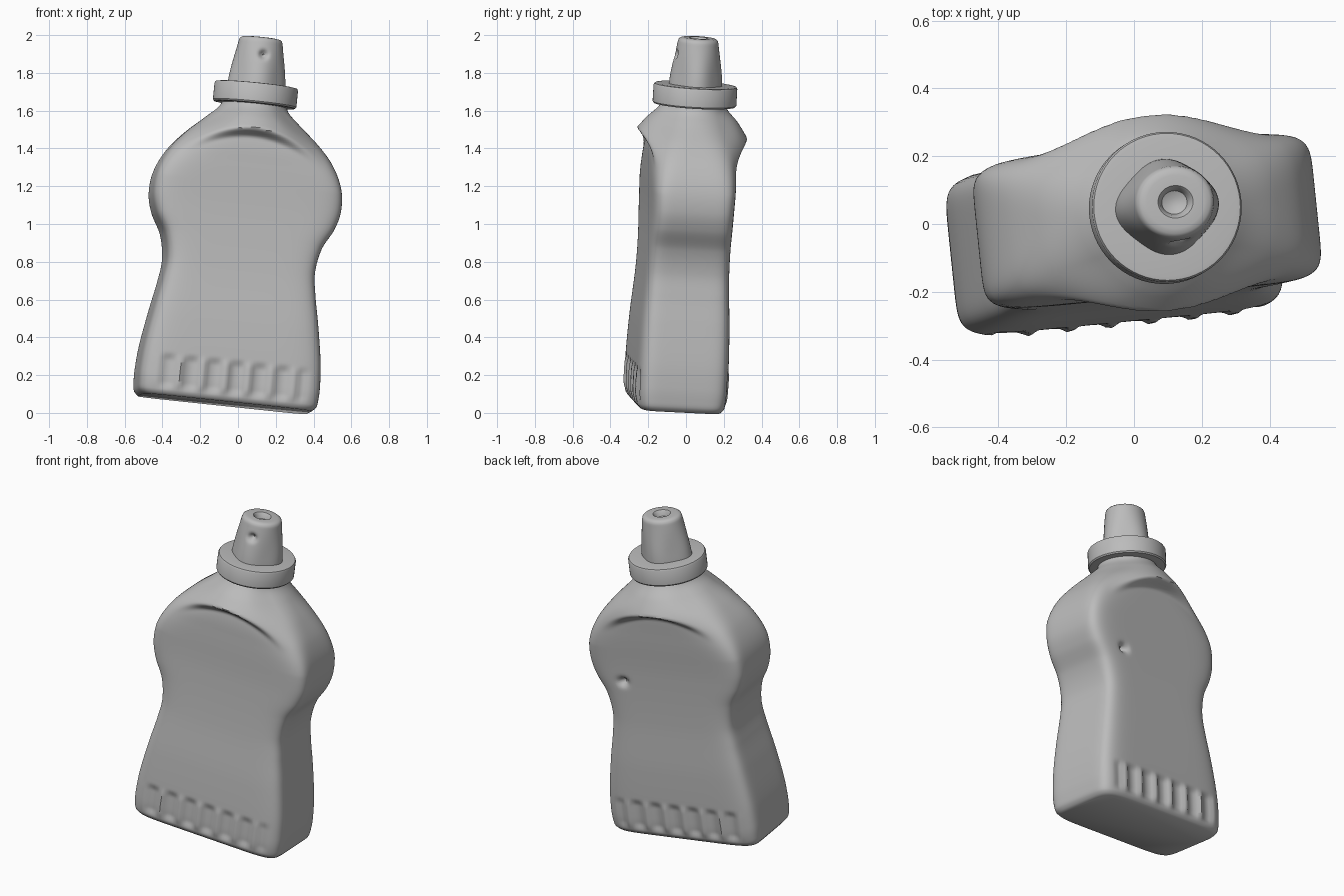
import bpy, bmesh
from math import sin, cos, pi, exp
from mathutils import Vector, Matrix

cube = bpy.data.objects.get("Cube")
if cube:
    bpy.data.objects.remove(cube)

grey = bpy.data.materials.new("plain_grey")
grey.use_nodes = True
grey.diffuse_color = (0.5, 0.5, 0.5, 1)
grey.node_tree.nodes["Principled BSDF"].inputs["Base Color"].default_value = (0.5, 0.5, 0.5, 1)

# The whole bottle leans and is turned slightly
lean = Vector((0, 0, 1)).rotation_difference(Vector((0.1, 0.06, 1))).to_matrix().to_4x4()
POSE = Matrix.Translation((-0.07, -0.05, 0.06)) @ lean @ Matrix.Rotation(0.1, 4, 'Z')


def smooth(t):
    t = max(0.0, min(1.0, t))
    return t * t * (3 - 2 * t)


def curve(points, z):
    """Smooth (Catmull-Rom style) interpolation of value over height."""
    n = len(points)
    if z <= points[0][0]:
        return points[0][1]
    for i in range(n - 1):
        (z0, a), (z1, b) = points[i], points[i + 1]
        if z <= z1:
            def slope(k):
                p, q = points[max(k - 1, 0)], points[min(k + 1, n - 1)]
                return (q[1] - p[1]) / (q[0] - p[0])
            h = z1 - z0
            t = (z - z0) / h
            s = smooth(t)
            return (a * (1 - s) + b * s + h * slope(i) * t * (1 - t) ** 2
                    - h * slope(i + 1) * t * t * (1 - t))
    return points[-1][1]


def loft(name, rings, angle):
    """Skin a stack of equal rings, cap both ends, pose and shade."""
    bm = bmesh.new()
    rows = [[bm.verts.new(POSE @ Vector(p)) for p in ring] for ring in rings]
    n = len(rows[0])
    for low, high in zip(rows, rows[1:]):
        for i in range(n):
            j = (i + 1) % n
            bm.faces.new((low[i], low[j], high[j], high[i]))
    bm.faces.new(rows[0][::-1])
    bm.faces.new(rows[-1])
    bmesh.ops.recalc_face_normals(bm, faces=bm.faces)
    mesh = bpy.data.meshes.new(name)
    bm.to_mesh(mesh)
    bm.free()
    mesh.materials.append(grey)
    ob = bpy.data.objects.new(name, mesh)
    bpy.context.collection.objects.link(ob)
    bpy.ops.object.select_all(action='DESELECT')
    ob.select_set(True)
    bpy.context.view_layer.objects.active = ob
    bpy.ops.object.shade_smooth_by_angle(angle=angle)


# Body: half width and half depth over height
BASE = -0.012
WIDTH = [(BASE, .452), (.01, .473), (.05, .48), (.12, .482), (.25, .472), (.45, .439),
         (.6, .41), (.72, .396), (.85, .42), (.96, .477), (1.06, .502), (1.18, .49),
         (1.3, .435), (1.4, .352), (1.5, .243), (1.56, .182), (1.62, .165)]
DEPTH = [(BASE, .215), (.01, .232), (.1, .242), (.4, .238), (.7, .222), (1.0, .218),
         (1.25, .225), (1.4, .224), (1.5, .2), (1.56, .17), (1.62, .16)]


def body_ring(z, count=192):
    w, d = curve(WIDTH, z), curve(DEPTH, z)
    n = 8 - 6 * smooth((z - 1.15) / 0.4) ** 0.6
    ring = []
    for i in range(count):
        c, s = cos(2 * pi * i / count), sin(2 * pi * i / count)
        side = 1 if s > 0 else -1
        r = (abs(c) ** n + abs(s) ** n) ** (-1 / n)
        x, y = w * r * c, d * r * s
        face = smooth((abs(s) * r - 0.6) / 0.35)
        # Arched lip over each label panel, a little higher in front
        t = z - (1.435 - 0.012 * side - 1.0 * (x + 0.015) ** 2)
        ramp = max(0, 1 - t / 0.16) if t > 0 else 1 - smooth(-t / 0.055)
        out = 0.073 * cos(min(abs(x) / 0.38, 1) * pi / 2) ** 1.7 * ramp
        # Upright ribs along the foot of each panel
        rib = (0.5 + 0.5 * cos(2 * pi * (x + 0.28) / 0.122)) ** 2
        band = smooth((0.22 - z) / 0.05) * smooth((z - 0.01) / 0.05) * smooth((0.42 - abs(x)) / 0.06)
        out += band * (0.024 * rib - 0.015)
        # Small dent in the back panel
        if s > 0:
            out -= 0.04 * exp(-((x - 0.27) ** 2 + (z - 0.94) ** 2) / 0.0006)
        # The body sits slightly forward of the neck
        y += out * face * side - 0.01 * (1 - smooth((z - 1.3) / 0.28))
        ring.append((x, y, z))
    return ring


loft("bottle_body", [body_ring(BASE + (1.62 - BASE) * i / 160) for i in range(161)], 0.9)

# Cap collar
COLLAR = [(.15, 1.58), (.2, 1.58), (.216, 1.582), (.222, 1.59), (.222, 1.678),
          (.217, 1.687), (.205, 1.689), (.1, 1.69)]
loft("cap_collar", [[(r * cos(2 * pi * i / 64), r * sin(2 * pi * i / 64), z) for i in range(64)]
                    for r, z in COLLAR], 0.6)


# Nozzle: tapered, faintly four-lobed, with a dimple in front and a hole on top
def nozzle_ring(r, z, count=72):
    lobes = 0.05 * smooth((1.92 - z) / 0.2)
    ring = []
    for i in range(count):
        a = 2 * pi * i / count
        k = r * (1 + lobes * cos(4 * a))
        x, y = 1.04 * k * cos(a), 0.96 * k * sin(a)
        if y < 0 and r > 0.1:
            y += 0.035 * exp(-((x - 0.01) ** 2 + (z - 1.845) ** 2) / 0.0004)
        ring.append((x, y, z))
    return ring


wall = [(0.141 - 0.029 * (i / 24) ** 1.3, 1.68 + 0.235 * i / 24) for i in range(25)]
rim = [(.108, 1.928), (.098, 1.936), (.082, 1.939), (.05, 1.939), (.044, 1.932),
       (.036, 1.905), (.015, 1.895)]
loft("cap_nozzle", [nozzle_ring(r, z) for r, z in wall + rim], 0.7)
